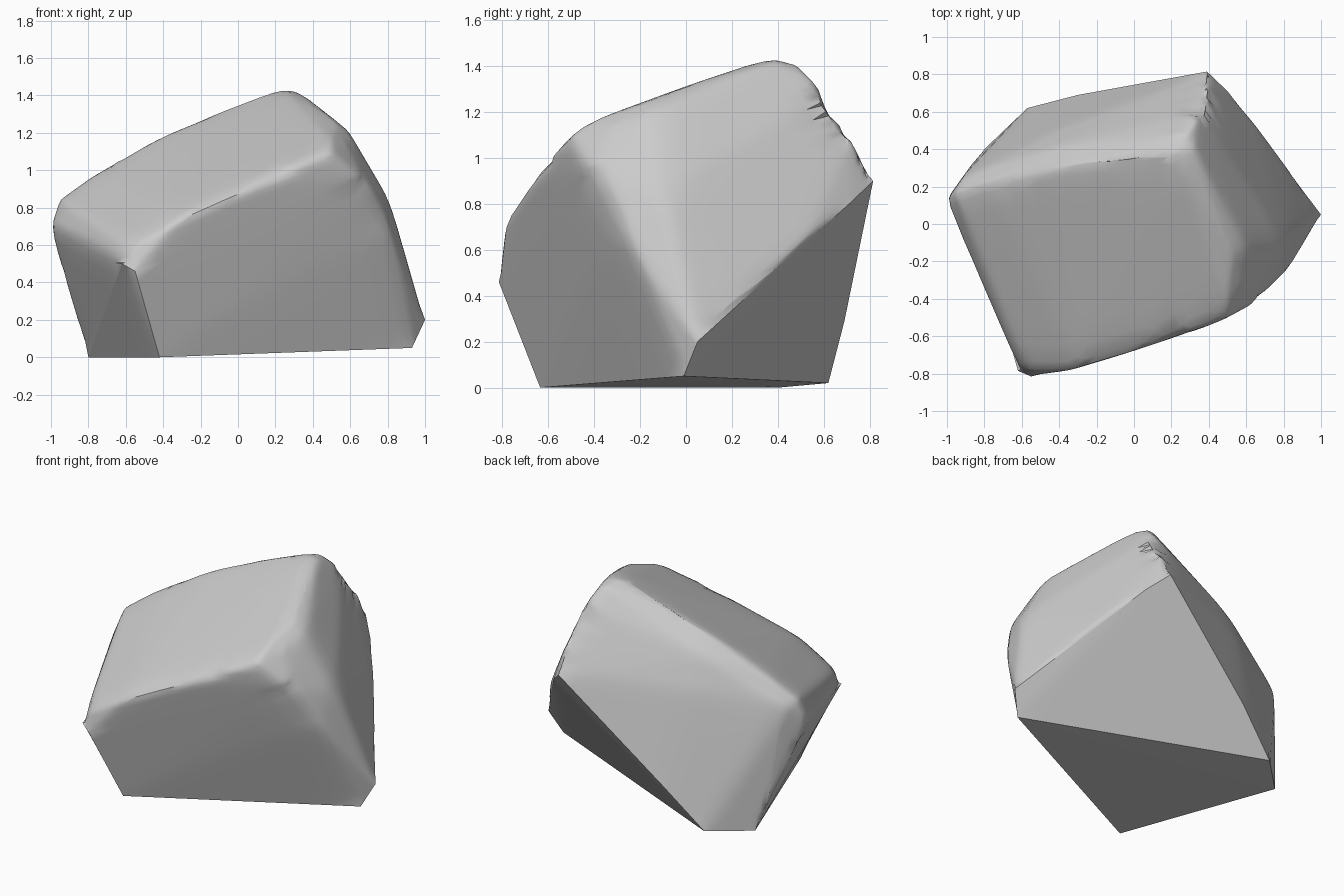
import bpy, bmesh, math

cube = bpy.data.objects.get("Cube")
if cube:
    bpy.data.objects.remove(cube)

# Chains of points along the rounded ridges and the broken underside
front_ridge = [(-.62, -.785, .5), (-.55, -.815, .46), (-.59, -.78, .6), (-.3, -.78, .76),
               (.1, -.66, .94), (.5, -.51, 1.09), (.49, -.43, 1.155)]
right_ridge = [(.58, -.32, 1.14), (.61, -.12, 1.2), (.53, -.14, 1.255), (.39, .1, 1.35),
               (.33, .38, 1.42), (.22, .36, 1.435)]
front_right_edge = [(.68, -.41, .93), (.8, -.29, .7), (.81, -.1, .86), (.9, -.1, .35),
                    (.93, -.01, .05), (1, .05, .2)]
back_ridge = [(.28, .49, 1.41), (.35, .61, 1.29), (.39, .71, 1.11), (-.09, .36, 1.31),
              (-.4, .2, 1.15), (-.4, .3, 1.185), (-.4, .42, 1.09), (-.4, .51, .88),
              (-.75, .22, 1), (-.96, .15, .85), (-.91, .26, .8), (-1.01, .12, .7)]
broken_edge = [(.39, .815, .9), (.5, .71, .8), (.65, .53, .67), (.86, .25, .4), (-.3, .69, .29)]
base = [(-.42, -.635, 0), (-.86, .33, .25), (-.8, .4, 0), (-.57, .62, .02)]

# Stone wrapped around the chains
bm = bmesh.new()
for chain in (front_ridge, right_ridge, front_right_edge, back_ridge, broken_edge, base):
    for point in chain:
        bm.verts.new(point)
bmesh.ops.convex_hull(bm, input=bm.verts)
loose = [v for v in bm.verts if not v.link_faces]
bmesh.ops.delete(bm, geom=loose, context='VERTS')
bmesh.ops.recalc_face_normals(bm, faces=bm.faces)

# Keep the rim of the underside crisp and wear down every other ridge
for edge in bm.edges:
    slopes = [face.normal.z < -.42 for face in edge.link_faces]
    edge.smooth = not (slopes[0] != slopes[1] or
                       all(slopes) and edge.calc_face_angle() > math.radians(30))
bmesh.ops.subdivide_edges(bm, edges=bm.edges[:], cuts=7, use_grid_fill=True)


def worn_verts():
    return [v for v in bm.verts if all(e.smooth for e in v.link_edges)]


bmesh.ops.remove_doubles(bm, verts=worn_verts(), dist=.015)
worn = worn_verts()
for step in range(3):
    bmesh.ops.smooth_vert(bm, verts=worn, factor=.5,
                          use_axis_x=True, use_axis_y=True, use_axis_z=True)

mesh = bpy.data.meshes.new("boulder")
bm.to_mesh(mesh)
bm.free()
boulder = bpy.data.objects.new("boulder", mesh)
bpy.context.collection.objects.link(boulder)

# Plain grey stone
stone = bpy.data.materials.new("grey stone")
stone.use_nodes = True
grey = (.6, .6, .6, 1)
stone.diffuse_color = grey
stone.node_tree.nodes["Principled BSDF"].inputs["Base Color"].default_value = grey
mesh.materials.append(stone)

# Smooth ridges, crisp broken edges
bpy.context.view_layer.objects.active = boulder
boulder.select_set(True)
bpy.ops.object.shade_smooth_by_angle(angle=math.radians(40))
